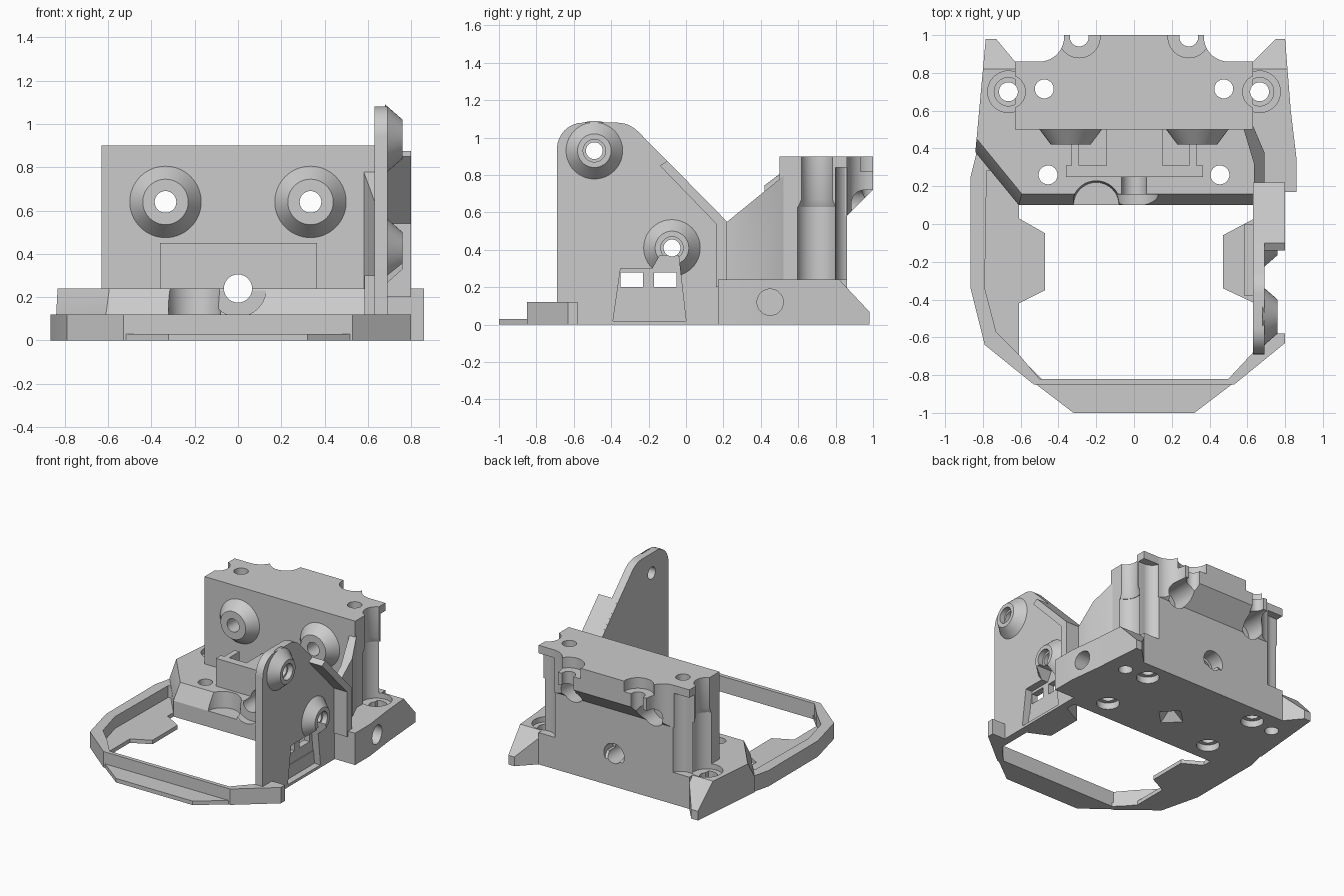
import bpy, bmesh, math
from mathutils import Matrix, Vector

if "Cube" in bpy.data.objects:
    bpy.data.objects.remove(bpy.data.objects["Cube"])

grey = bpy.data.materials.new("plain_grey")
grey.use_nodes = True
grey.diffuse_color = (0.6, 0.6, 0.6, 1)
grey.node_tree.nodes["Principled BSDF"].inputs["Base Color"].default_value = (0.6, 0.6, 0.6, 1)


def finish(name, bm):
    bmesh.ops.recalc_face_normals(bm, faces=bm.faces)
    mesh = bpy.data.meshes.new(name)
    bm.to_mesh(mesh)
    bm.free()
    mesh.materials.append(grey)
    obj = bpy.data.objects.new(name, mesh)
    bpy.context.scene.collection.objects.link(obj)
    return obj


def prism(name, pts, lo, hi, axis="z", planes=()):
    """Extrude an outline along an axis, then trim it with planes (point, normal)."""
    place = {"z": lambda a, b, c: (a, b, c), "x": lambda a, b, c: (c, a, b)}[axis]
    bm = bmesh.new()
    face = bm.faces.new([bm.verts.new(place(a, b, lo)) for a, b in pts])
    new = bmesh.ops.extrude_face_region(bm, geom=[face])["geom"]
    shift = Vector(place(0, 0, hi - lo))
    bmesh.ops.translate(bm, vec=shift, verts=[v for v in new if isinstance(v, bmesh.types.BMVert)])
    for co, no in planes:
        cut_geom = bmesh.ops.bisect_plane(bm, geom=bm.verts[:] + bm.edges[:] + bm.faces[:], dist=1e-5,
                                          plane_co=co, plane_no=no, clear_outer=True)["geom_cut"]
        rim = [e for e in cut_geom if isinstance(e, bmesh.types.BMEdge)]
        bmesh.ops.holes_fill(bm, edges=rim)
    return finish(name, bm)


def box(name, x, y, z):
    return prism(name, [(x[0], y[0]), (x[1], y[0]), (x[1], y[1]), (x[0], y[1])], *z)


def rod(name, a, b, r1, lo, hi, axis="z", r2=None, sides=40):
    """Cylinder or cone along an axis; a, b are the other two coordinates in order."""
    turn = {"z": Matrix(), "x": Matrix.Rotation(math.pi / 2, 4, "Y"),
            "y": Matrix.Rotation(-math.pi / 2, 4, "X")}[axis]
    m = (lo + hi) / 2
    spot = {"z": (a, b, m), "x": (m, a, b), "y": (a, m, b)}[axis]
    bm = bmesh.new()
    bmesh.ops.create_cone(bm, cap_ends=True, segments=sides, radius1=r1, radius2=r1 if r2 is None else r2,
                          depth=hi - lo, matrix=Matrix.Translation(spot) @ turn)
    return finish(name, bm)


def apply_bool(obj, others, op="DIFFERENCE"):
    for other in others:
        mod = obj.modifiers.new("bool", "BOOLEAN")
        mod.object, mod.operation, mod.solver = other, op, "EXACT"
    dep = bpy.context.evaluated_depsgraph_get()
    mesh = bpy.data.meshes.new_from_object(obj.evaluated_get(dep))
    obj.modifiers.clear()
    obj.data = mesh


cutters = []


def cutter(obj):
    obj.hide_render = True
    cutters.append(obj)
    return obj


# Base slab with sloped front edges
slab = prism("base_slab", [(-.61, .1), (.63, .1), (.63, .17), (.86, .17), (.86, .35), (.83, .6), (.8, .98),
                           (.75, .98), (.63, .86), (-.63, .86), (-.73, .98), (-.785, .98), (-.84, .38)], 0, .24,
             planes=[((0, .1, .12), (0, -.12, .06)), ((-.61, .1, .12), (-.093, -.076, .05)),
                     ((0, .82, .24), (0, .16, .15))])

# Main block and its overhanging rear lobe
block = box("main_block", (-.63, .63), (.5, .86), (0, .9))
lobe = prism("rear_lobe", [(.8, .9), (1, .9), (1, .72), (.86, .58), (.8, .58)], -.5, .5, "x")

# Captive holder in front of the block
holder = box("holder_front", (-.36, .365), (.25, .31), (.2, .45))
holder_boss = box("holder_boss", (-.145, .15), (.3, .52), (.2, .45))
for s in (-1, 1):
    box("holder_rib", (s * .31 - .02, s * .31 + .02), (.3, .43), (.2, .45))

# Bores running front to back
centre_bore = cutter(rod("centre_bore", 0, .24, .065, 0, 1.2, "y"))
rear_seat = cutter(rod("rear_seat", 0, .24, .085, .75, 1.2, "y"))
cradle = cutter(rod("cradle", 0, .24, .13, 0, .155, "y"))
scallop = cutter(rod("scallop", -.2, .1, .12, .12, .4, r2=.14))
pyramid = cutter(rod("pyramid", 0, .4, .11, -.001, .08, r2=.001, sides=4))
slab_cuts = [centre_bore, cradle, scallop, pyramid]
block_cuts = [centre_bore, rear_seat]
lobe_cuts = []

for s in (-1, 1):
    # Cone bosses on the block front
    through = cutter(rod("boss_bore", s * .335, .64, .05, 0, 1.2, "y"))
    seat = cutter(rod("boss_seat", s * .335, .64, .09, .74, 1.2, "y"))
    cone = rod("front_boss", s * .335, .64, .105, .42, .52, "y", .18, 64)
    apply_bool(cone, [through])
    # Vertical screw holes
    inner = cutter(rod("inner_hole", s * .475, .715, .05, -1, 2))
    inner_seat = cutter(rod("inner_seat", s * .475, .715, .08, -.1, .05))
    front = cutter(rod("front_hole", s * .455, .26, .05, -1, 2))
    front_seat = cutter(rod("front_seat", s * .455, .26, .08, -.1, .05))
    outer = cutter(rod("outer_hole", s * .665, .7, .05, -1, 2))
    outer_seat = cutter(rod("outer_seat", s * .665, .7, .075, .14, .3))
    wide = cutter(rod("tool_channel", s * .665, .7, .11, .2, .63))
    neck = cutter(rod("tool_neck", s * .665, .7, .11, .62, .67, r2=.09))
    slim = cutter(rod("tool_slim", s * .665, .7, .09, .65, 1))
    # Rear corner relief, fillets and lobe screw holes
    relief = cutter(box("corner_relief", (min(s * .57, s * .7), max(s * .57, s * .7)), (.8, .95), (.24, .84)))
    round_relief = cutter(rod("round_relief", s * .58, .89, .09, .24, .84))
    fillet = cutter(rod("lobe_fillet", s * .5, .99, .13, .3, 1.2))
    lobe_hole = cutter(rod("lobe_hole", s * .29, .99, .05, .5, 1.2))
    lobe_seat = cutter(rod("lobe_seat", s * .29, .99, .11, .82, 1.2))
    slab_cuts += [inner, inner_seat, front, front_seat, outer, outer_seat, wide]
    block_cuts += [through, seat, inner, inner_seat, outer, wide, neck, slim, relief, round_relief]
    lobe_cuts += [through, seat, fillet, lobe_hole, lobe_seat]

side_hole = cutter(rod("side_hole", .45, .12, .07, .7, 1, "x"))
apply_bool(slab, slab_cuts + [side_hole])
apply_bool(block, block_cuts)
apply_bool(lobe, lobe_cuts)
for part in (holder, holder_boss):
    apply_bool(part, [centre_bore])

# Low frame: raised outer wall, thin floor, front lip
prism("frame_wall", [(-.83, .39), (-.865, .25), (-.865, -.34), (-.79, -.64), (-.53, -.85), (.53, -.85), (.8, -.63),
                     (.8, -.58), (.63, -.58), (.63, -.68), (.5, -.82), (-.5, -.82), (-.61, -.69), (-.73, -.57),
                     (-.79, -.34), (-.78, .28), (-.7, .3)], 0, .12)
prism("frame_floor", [(-.82, .36), (-.82, -.34), (-.75, -.6), (-.52, -.83), (-.49, -.82), (-.61, -.7),
                      (-.61, -.42), (-.47, -.35), (-.47, -.05), (-.61, .03), (-.61, .12)], 0, .03)
prism("front_lip", [(-.53, -.84), (-.32, -1), (.32, -1), (.53, -.84)], 0, .03)

# Upright side plate with cone bosses and an opening
corner = [(-.55 - .14 * math.cos(t), .94 + .14 * math.sin(t)) for t in [i * math.pi / 16 for i in range(9)]]
shoulder = [(-.37 + .16 * math.sin(t), .92 + .16 * math.cos(t)) for t in [i * math.pi / 24 for i in range(7)]]
plate = prism("side_plate", [(-.69, 0)] + corner + shoulder + [(.22, .55), (.22, 0)], .63, .69, "x")
opening = cutter(prism("opening", [(-.39, .02), (-.35, .3), (-.18, .3), (-.14, .37), (-.04, .37), (0, .02)],
                       .635, .9, "x"))
windows = [cutter(box("window", (.4, .9), (y, y + .12), (.2, .28))) for y in (-.35, -.17)]
for y, z in ((-.49, .93), (-.075, .41)):
    bore = cutter(rod("side_bore", y, z, .045, .5, .9, "x"))
    mouth = cutter(rod("side_mouth", y, z, .06, .72, .9, "x"))
    boss = rod("side_boss", y, z, .16, .68, .76, "x", .09, 64)
    apply_bool(boss, [bore, mouth, opening])
    apply_bool(plate, [bore])
apply_bool(plate, [opening] + windows)

# Inner tab and its pierced back wall
prism("plate_tab", [(.47, -.34), (.47, -.06), (.64, .03), (.64, -.42)], 0, .12)
tab_wall = box("tab_wall", (.585, .632), (-.38, 0), (.1, .3))
apply_bool(tab_wall, windows)

# Outer flange on the plate and gusset to the block
prism("plate_flange", [(-.14, .85), (-.1, .875), (.22, .55), (.22, .2), (.16, .2), (.16, .54)], .64, .8, "x")
prism("gusset", [(.635, .2), (.69, .2), (.69, .38), (.63, .52), (.575, .52), (.635, .32)], .2, .9,
      planes=[((0, .22, .55), (0, -.22, .27))])

# Remove cutters and shade curved walls smooth with sharp edges kept
for c in cutters:
    bpy.data.objects.remove(c)
for obj in bpy.context.scene.objects:
    if obj.type == "MESH":
        obj.data.polygons.foreach_set("use_smooth", [True] * len(obj.data.polygons))
        obj.data.set_sharp_from_angle(angle=math.radians(25))
